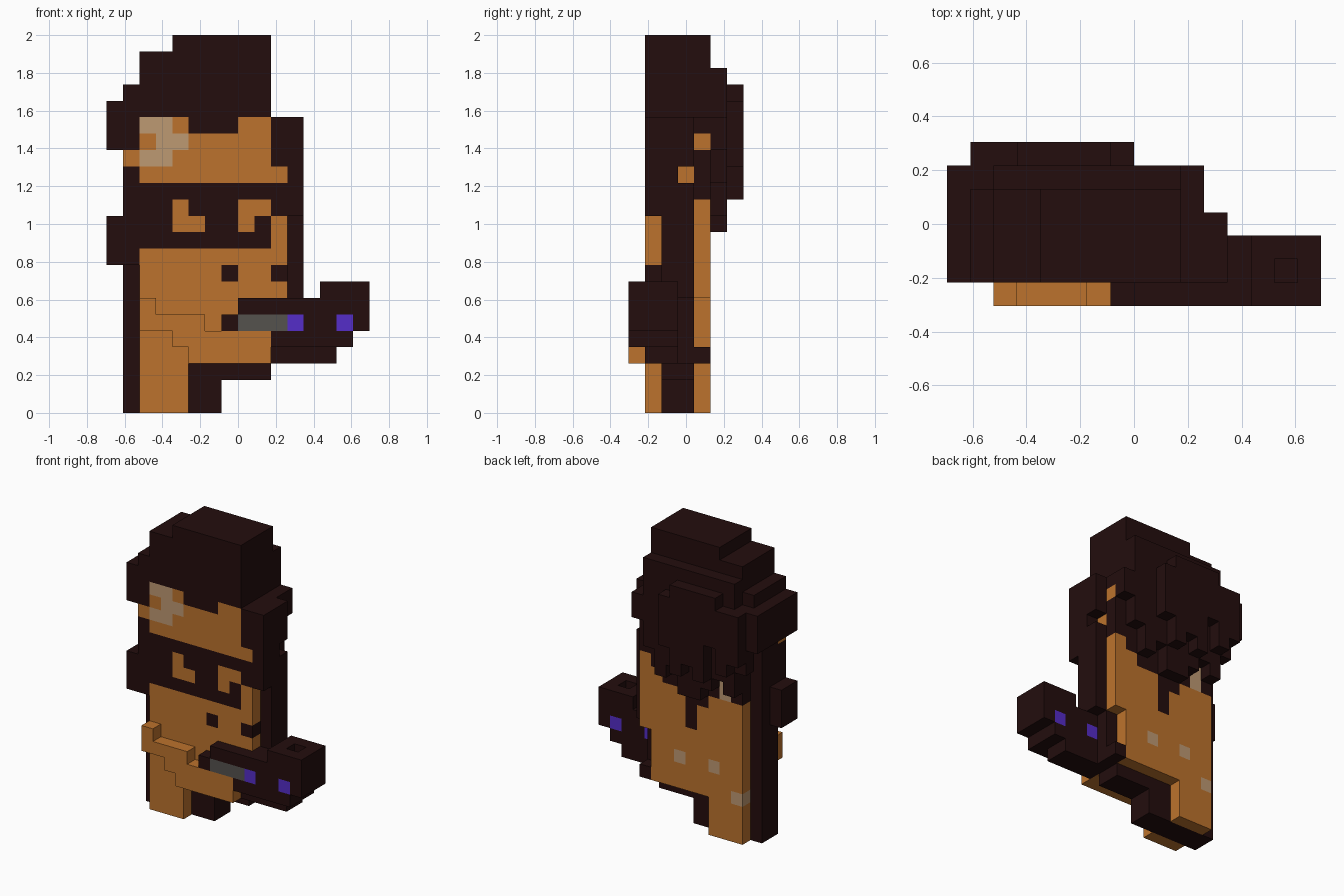
import bpy
import bmesh

cube = bpy.data.objects.get("Cube")
if cube:
    bpy.data.objects.remove(cube, do_unlink=True)

UNIT = 2 / 23          # edge of one block
DEPTH = 7              # blocks from front to back


def material(name, rgb):
    mat = bpy.data.materials.new(name)
    mat.use_nodes = True
    mat.diffuse_color = (*rgb, 1)
    mat.node_tree.nodes["Principled BSDF"].inputs["Base Color"].default_value = (*rgb, 1)
    return mat


palette = {
    "dark": material("dark brown", (0.017, 0.004, 0.004)),
    "orange": material("orange fur", (0.503, 0.171, 0.026)),
    "tan": material("pale tan", (0.515, 0.319, 0.171)),
    "purple": material("purple glow", (0.091, 0.026, 0.578)),
    "grey": material("steel grey", (0.091, 0.084, 0.076)),
}
cells = {}             # block position -> (part, colour)


def box(part, colour, x, y, z):
    """Fill a range of blocks; later boxes replace earlier ones."""
    for i in range(*x):
        for j in range(*y):
            for k in range(*z):
                cells[i, j, k] = (part, colour)


def paint(colour, x, y, z):
    """Recolour blocks that already exist."""
    for i in range(*x):
        for j in range(*y):
            for k in range(*z):
                if (i, j, k) in cells:
                    cells[i, j, k] = (cells[i, j, k][0], colour)


def clear(i, j, k):
    cells.pop((i, j, k), None)


# Dark core that outlines the body and legs
CORE, FRONT, BACK = (2, 4), (1, 2), (4, 5)
box("core", "dark", (-7, -3), CORE, (0, 16))
box("core", "dark", (-3, -1), CORE, (0, 3))
box("core", "dark", (-3, 2), CORE, (2, 16))
box("core", "dark", (2, 3), CORE, (3, 16))
box("core", "dark", (2, 3), BACK, (3, 4))

# Body plates, front and back
for part, layer, top in (("chest", FRONT, 10), ("back", BACK, 13)):
    box(part, "orange", (-6, -3), layer, (0, min(top, 11)))
    box(part, "orange", (-3, 2), layer, (3, top))
    box(part, "orange", (2, 3), layer, (7, max(top, 12)))

# Head block, brow band and side locks
box("head", "dark", (-7, 2), (1, 4), (10, 18))
box("head", "dark", (2, 3), (1, 4), (12, 18))
box("head", "dark", (-6, 3), BACK, (13, 18))
box("head", "dark", (-7, -6), FRONT, (9, 16))
box("side_lock", "dark", (3, 4), CORE, (7, 18))
box("side_lock", "dark", (3, 4), FRONT, (12, 18))
clear(3, 3, 14)
box("cheek_tuft", "dark", (-8, -7), (1, 3), (9, 12))

# Forehead, eyes and face spots
paint("orange", (-6, 2), FRONT, (14, 17))
paint("orange", (2, 3), FRONT, (14, 15))
paint("orange", (-7, -6), FRONT, (15, 16))
paint("orange", (0, 2), FRONT, (17, 18))
paint("orange", (-4, -3), FRONT, (11, 13))
paint("orange", (-3, -2), FRONT, (11, 12))
paint("orange", (0, 2), FRONT, (12, 13))
paint("orange", (0, 1), FRONT, (11, 12))
paint("tan", (-6, -3), FRONT, (15, 18))
paint("orange", (-4, -3), FRONT, (17, 18))
paint("orange", (-6, -5), FRONT, (16, 17))
paint("orange", (-4, -3), FRONT, (15, 16))
for i in (-1, 2):
    paint("dark", (i, i + 1), FRONT, (8, 9))
paint("orange", (2, 3), (3, 4), (14, 15))
paint("orange", (2, 3), BACK, (16, 17))

# Tall hair
FULL = (1, 5)
box("hair", "dark", (-4, 2), FULL, (18, 23))
box("hair", "dark", (-6, -4), FULL, (18, 22))
box("hair", "dark", (-7, -6), FULL, (16, 20))
box("hair", "dark", (-8, -7), FULL, (16, 19))

# Ragged hair hanging behind the head: column -> lowest block
for i, low in zip(range(-8, 3), (16, 14, 12, 13, 12, 11, 11, 13, 12, 14, 16)):
    high = 18 if i == 2 else 19 if i < -6 else 21
    box("back_hair", "dark", (i, i + 1), (5, 6), (low, high))
for i, low in zip(range(-7, 0), (15, 14, 16, 13, 14, 13, 15)):
    box("back_hair", "dark", (i, i + 1), (6, 7), (low, 20 if -5 <= i < -1 else 19))

# Locks and spots on the back plate
for i, low, high in ((1, 12, 13), (0, 11, 12), (-1, 11, 13), (-2, 8, 13), (-3, 10, 13)):
    paint("dark", (i, i + 1), BACK, (low, high))
box("head", "dark", (-6, -3), BACK, (11, 13))
paint("tan", (-5, -4), BACK, (11, 13))
for i, k in ((-1, 5), (-4, 5), (-6, 3)):
    paint("tan", (i, i + 1), BACK, (k, k + 1))

# Stepped forearm across the front
ARM = (0, 1)
box("forearm", "orange", (-6, -5), ARM, (6, 7))
box("forearm", "orange", (-6, -2), ARM, (5, 6))
box("forearm", "orange", (-4, 2), ARM, (4, 5))
box("forearm", "orange", (-3, 2), ARM, (3, 4))

# Held gadget with barrel, hollow cap and glowing studs
WIDE = (0, 3)
box("gadget", "dark", (0, 8), WIDE, (5, 7))
box("gadget", "dark", (5, 8), WIDE, (7, 8))
box("gadget", "dark", (2, 7), WIDE, (4, 5))
box("gadget", "dark", (2, 6), (1, 3), (3, 4))
box("gadget", "dark", (-1, 0), ARM, (5, 6))
clear(6, 1, 7)
paint("grey", (0, 3), ARM, (5, 6))
for i in (3, 6):
    paint("purple", (i, i + 1), WIDE, (5, 6))


def build(part):
    """Make one mesh from the exposed faces of a part's blocks."""
    bm = bmesh.new()
    colours = list(palette)
    for (i, j, k), (owner, colour) in cells.items():
        if owner != part:
            continue
        for axis in range(3):
            for side in (0, 1):
                step = [0, 0, 0]
                step[axis] = 2 * side - 1
                if (i + step[0], j + step[1], k + step[2]) in cells:
                    continue
                corners = []
                for a, b in ((0, 0), (1, 0), (1, 1), (0, 1)):
                    p = [i, j - DEPTH / 2, k]
                    p[axis] += side
                    p[(axis + 1) % 3] += a
                    p[(axis + 2) % 3] += b
                    corners.append(bm.verts.new([c * UNIT for c in p]))
                face = bm.faces.new(corners if side else corners[::-1])
                face.material_index = colours.index(colour)
    bmesh.ops.remove_doubles(bm, verts=bm.verts[:], dist=UNIT / 100)
    mesh = bpy.data.meshes.new(part)
    for mat in palette.values():
        mesh.materials.append(mat)
    bm.to_mesh(mesh)
    bm.free()
    bpy.context.collection.objects.link(bpy.data.objects.new(part, mesh))


for name in sorted({owner for owner, _ in cells.values()}):
    build(name)
